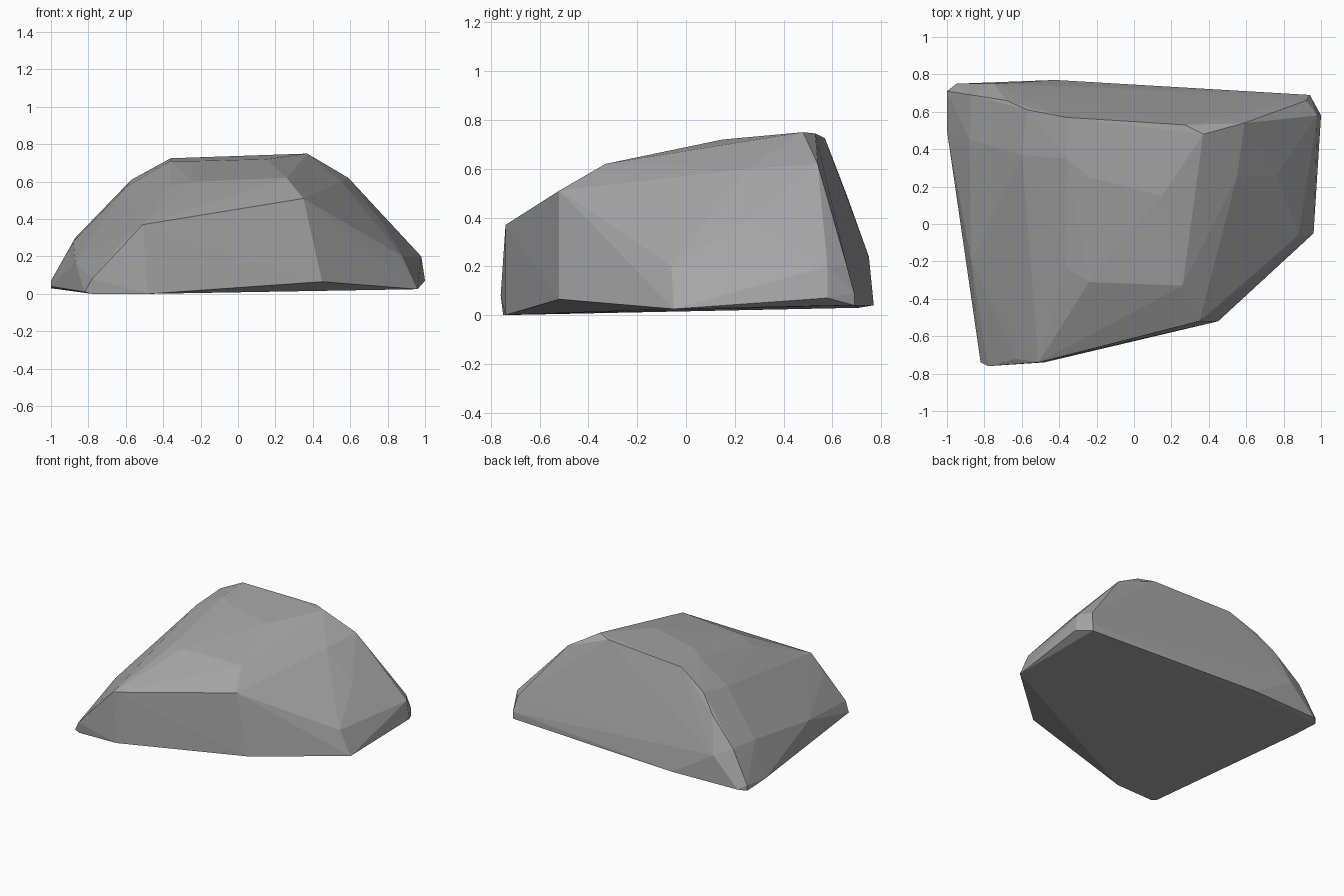
import bpy
import bmesh
from mathutils import Vector

default_cube = bpy.data.objects.get("Cube")
if default_cube:
    bpy.data.objects.remove(default_cube, do_unlink=True)


def make_material(name, color):
    material = bpy.data.materials.new(name)
    material.use_nodes = True
    material.diffuse_color = color
    shader = material.node_tree.nodes["Principled BSDF"]
    shader.inputs["Base Color"].default_value = color
    shader.inputs["Roughness"].default_value = 0.9
    return material


def make_boulder(name, corner_groups, material):
    """Wrap a convex stone skin around the chiselled corners (given in hundredths)."""
    mesh = bpy.data.meshes.new(name)
    shape = bmesh.new()
    for group in corner_groups:
        for corner in group:
            shape.verts.new(Vector(corner) / 100)
    hull = bmesh.ops.convex_hull(shape, input=shape.verts)
    leftovers = set(hull["geom_interior"]) | set(hull["geom_unused"])
    loose = [item for item in leftovers if isinstance(item, bmesh.types.BMVert)]
    bmesh.ops.delete(shape, geom=loose, context="VERTS")
    bmesh.ops.recalc_face_normals(shape, faces=shape.faces)
    for face in shape.faces:
        face.smooth = False
    shape.to_mesh(mesh)
    shape.free()
    mesh.materials.append(material)
    boulder = bpy.data.objects.new(name, mesh)
    bpy.context.collection.objects.link(boulder)
    return boulder


# Foot of the stone, slightly tilted up towards the back
foot = [
    (-100, 71, 3), (-95, 75, 4), (-42, 77, 4), (94, 69, 4), (96, -5, 2.5),
    (45, -52, 6.5), (-48, -74, 0), (-78, -75, 0), (-82, -74, 1), (-100, 50, 4),
]

# Short chamfer just above the foot
chamfer = [
    (-100, 71, 7), (94, 69, 9), (100, 58, 7), (99, 45, 7),
    (-78, -76, 8), (-75, 75, 24), (92, 66, 20), (98, 58, 20),
]

# Sloping flanks
flanks = [
    (-87, 69, 30), (-88, 45, 28), (-87, -20, 17), (-63, -72, 26),
    (-51, -74, 37), (35, -52, 51), (88, -6, 20), (76, 26, 40),
    (-68, 66, 49), (-60, 37, 57), (55, 25, 60),
]

# Ridge and crown
crown = [
    (-57, 61, 61), (-36, 57, 72.5), (27, 53, 74.5), (37, 48, 75), (59, 54, 62),
    (-36, 35, 71), (-24, 25, 71), (15, 15, 72), (-36, -24, 58),
    (-24, -31, 60), (26, -33, 62),
]

stone_grey = make_material("stone grey", (0.38, 0.38, 0.38, 1))
make_boulder("boulder", (foot, chamfer, flanks, crown), stone_grey)
